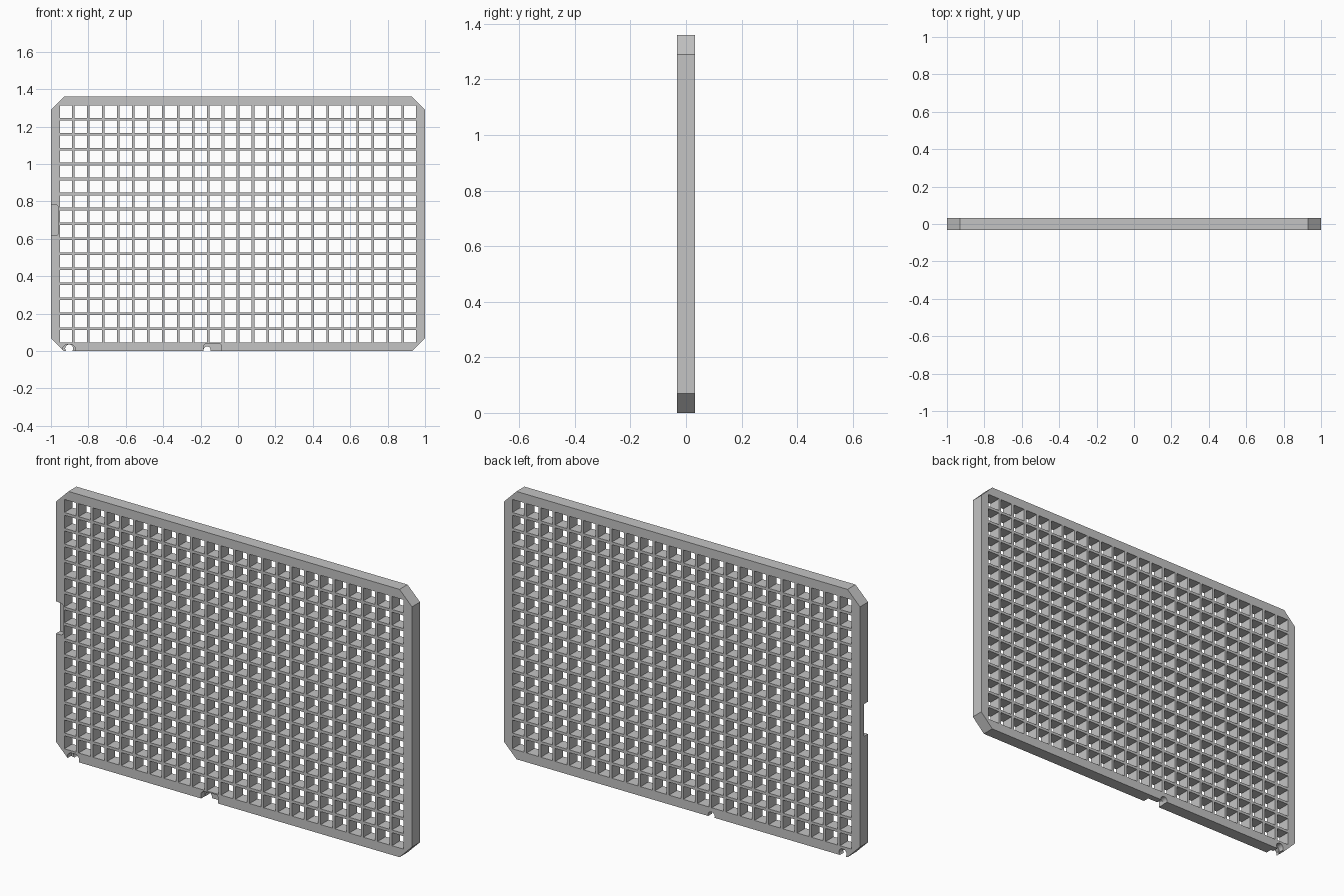
import bpy, bmesh
from math import cos, sin, tau
from mathutils import Vector

if "Cube" in bpy.data.objects:
    bpy.data.objects.remove(bpy.data.objects["Cube"], do_unlink=True)

COLS, ROWS, PITCH, HOLE = 24, 16, 0.08, 0.066
WIDTH, HEIGHT, DEPTH, CHAMFER = 2.0, 1.36, 0.064, 0.07

grey = bpy.data.materials.new("light grey")
grey.use_nodes = True
grey.diffuse_color = (0.55, 0.55, 0.55, 1)
grey.node_tree.nodes["Principled BSDF"].inputs["Base Color"].default_value = grey.diffuse_color


def finish(bm, name):
    bmesh.ops.recalc_face_normals(bm, faces=bm.faces)
    mesh = bpy.data.meshes.new(name)
    bm.to_mesh(mesh)
    bm.free()
    mesh.materials.append(grey)
    obj = bpy.data.objects.new(name, mesh)
    bpy.context.collection.objects.link(obj)
    return obj


def extrude(bm, distance):
    geom = bmesh.ops.extrude_face_region(bm, geom=bm.faces[:])["geom"]
    verts = [g for g in geom if isinstance(g, bmesh.types.BMVert)]
    bmesh.ops.translate(bm, verts=verts, vec=(0, distance, 0))


def grid_lines(count, length):
    """Both borders plus the two sides of every opening."""
    lines = [-length / 2, length / 2]
    for i in range(count):
        centre = (i - (count - 1) / 2) * PITCH
        lines += [centre - HOLE / 2, centre + HOLE / 2]
    return sorted(lines)


# Perforated panel: a flat lattice, corners cut off, then thickened
bm = bmesh.new()
xs, zs = grid_lines(COLS, WIDTH), grid_lines(ROWS, HEIGHT)
grid = [[bm.verts.new((x, -DEPTH / 2, z + HEIGHT / 2)) for z in zs] for x in xs]
for i in range(len(xs) - 1):
    for j in range(len(zs) - 1):
        if i % 2 == 0 or j % 2 == 0:
            bm.faces.new((grid[i][j], grid[i + 1][j], grid[i + 1][j + 1], grid[i][j + 1]))
for sx in (-1, 1):
    for sz in (-1, 1):
        point = Vector((sx * (WIDTH / 2 - CHAMFER), 0, HEIGHT / 2 + sz * HEIGHT / 2))
        bmesh.ops.bisect_plane(bm, geom=bm.verts[:] + bm.edges[:] + bm.faces[:],
                               plane_co=point, plane_no=(sx, 0, sz), clear_outer=True)
extrude(bm, DEPTH)
panel = finish(bm, "perforated_panel")


# Recesses and small through holes along the edges
def cut(name, points, y_end):
    bm = bmesh.new()
    bm.faces.new([bm.verts.new((x, -0.1, z)) for x, z in points])
    extrude(bm, y_end + 0.1)
    cutter = finish(bm, name)
    cutter.hide_render = True
    cutter.hide_viewport = True
    mod = panel.modifiers.new(name, "BOOLEAN")
    mod.operation = "DIFFERENCE"
    mod.solver = "EXACT"
    mod.object = cutter


def circle(x, z, r, n=24):
    return [(x + r * cos(tau * i / n), z + r * sin(tau * i / n)) for i in range(n)]


cut("side_recess_cutter", [(-1.05, 0.62), (-0.968, 0.62), (-0.962, 0.626),
                           (-0.962, 0.774), (-0.968, 0.78), (-1.05, 0.79)], 0)
cut("middle_recess_cutter", [(-0.185, -0.05), (-0.09, -0.05), (-0.09, 0.034),
                             (-0.097, 0.041), (-0.17, 0.041), (-0.185, 0.028)], 0)
cut("corner_recess_cutter", [(-0.935, -0.05), (-0.872, -0.05), (-0.872, 0.022),
                             (-0.886, 0.036), (-0.92, 0.036), (-0.935, 0.022)], 0)
cut("middle_hole_cutter", circle(-0.165, 0.006, 0.019), 0.1)
cut("corner_hole_cutter", circle(-0.903, 0.014, 0.021), 0.1)
